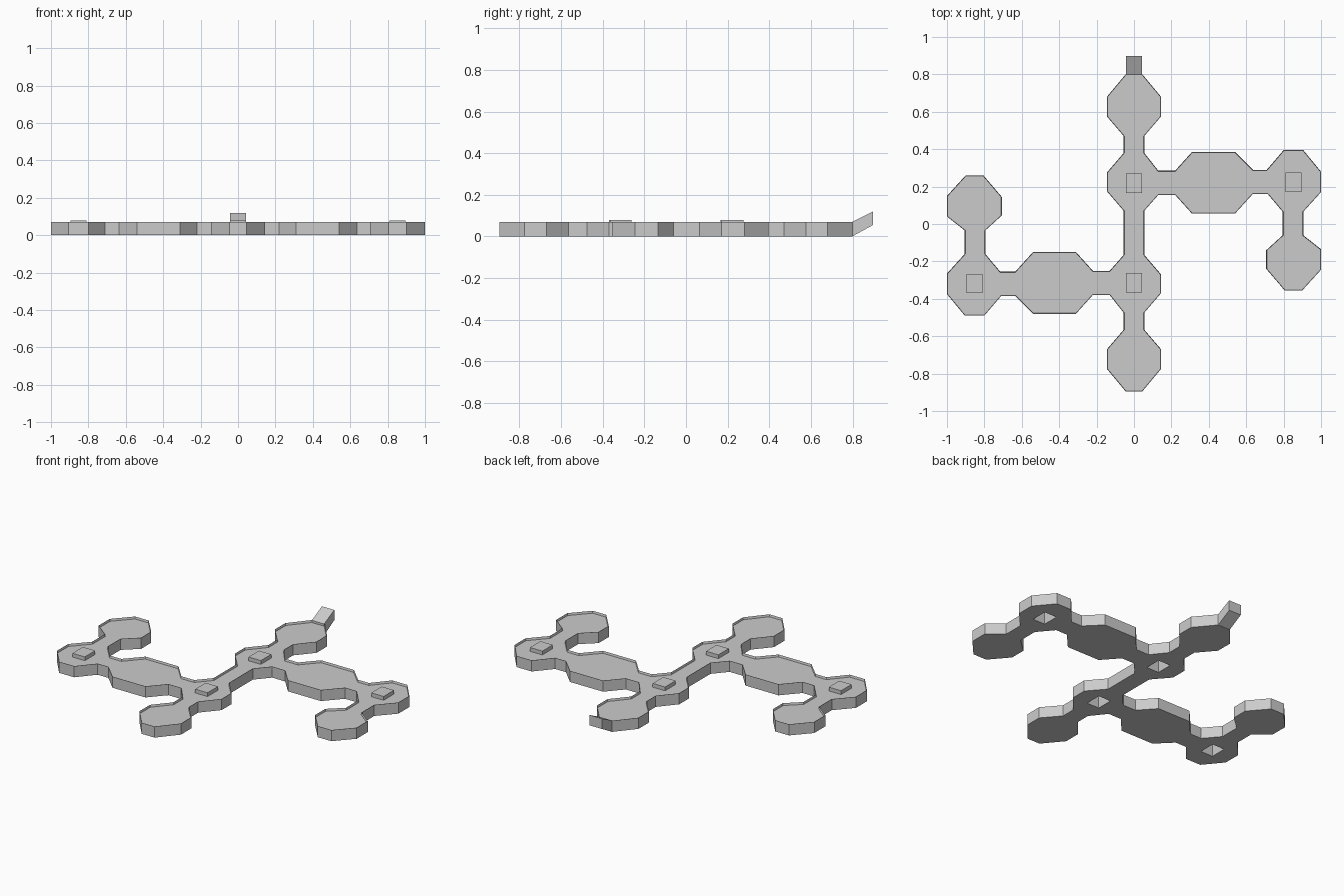
import bpy
import bmesh
from mathutils import Vector

default_cube = bpy.data.objects.get("Cube")
if default_cube:
    bpy.data.objects.remove(default_cube, do_unlink=True)

WALL_TOP = 0.07
FLOOR = 0.056
PAD_TOP = 0.08
PIVOT_Y = -0.0475          # the plan repeats when turned half a circle about here

# Single plain grey
grey = bpy.data.materials.new("plain grey")
grey.use_nodes = True
grey_value = (0.6, 0.6, 0.6, 1.0)
grey.diffuse_color = grey_value
grey.node_tree.nodes["Principled BSDF"].inputs["Base Color"].default_value = grey_value


def half_turn(point):
    """Rotate a plan point by half a circle about the pivot."""
    x, y = point
    return (-x, 2 * PIVOT_Y - y)


def finish(name, bm, material=grey):
    """Turn a bmesh into a named flat-shaded object."""
    mesh = bpy.data.meshes.new(name)
    bm.to_mesh(mesh)
    bm.free()
    mesh.materials.append(material)
    obj = bpy.data.objects.new(name, mesh)
    bpy.context.scene.collection.objects.link(obj)
    return obj


def prism(bm, ring, offset):
    """Close a ring of points and sweep it along the offset; return the end face."""
    start = bm.faces.new([bm.verts.new(p) for p in ring])
    swept = bmesh.ops.extrude_face_region(bm, geom=[start], use_keep_orig=True)["geom"]
    verts = [g for g in swept if isinstance(g, bmesh.types.BMVert)]
    bmesh.ops.translate(bm, verts=verts, vec=Vector(offset))
    bmesh.ops.recalc_face_normals(bm, faces=bm.faces[:])
    return next(g for g in swept if isinstance(g, bmesh.types.BMFace))


def box(center, half, low, high):
    """A bmesh box standing on a plan rectangle."""
    (cx, cy), (hx, hy) = center, half
    ring = [(cx + sx * hx, cy + sy * hy, low)
            for sx, sy in ((-1, -1), (1, -1), (1, 1), (-1, 1))]
    bm = bmesh.new()
    prism(bm, ring, (0, 0, high - low))
    return bm


# Half of the floor plan, clockwise from the back end to the front end
back_room = [(.045, .8), (.145, .68), (.145, .575), (.055, .47), (.055, .38)]
arm_back = [(.13, .285), (.22, .285), (.31, .385), (.54, .385), (.635, .29), (.71, .29)]
end_rooms = [(.8, .395), (.905, .395), (1, .28), (1, .17), (.905, .065),
             (.905, -.06), (1, -.135), (1, -.245), (.9, -.355), (.805, -.355),
             (.707, -.24), (.707, -.14), (.795, -.06), (.795, .065)]
arm_front = [(.715, .16), (.635, .16), (.54, .055), (.31, .055), (.22, .155), (.13, .155)]
front_room = [(.055, .07), (.055, -.165), (.145, -.27), (.145, -.37), (.055, -.475),
              (.055, -.565), (.145, -.67), (.145, -.775), (.045, -.895)]
half_plan = back_room + arm_back + end_rooms + arm_front + front_room
plan = half_plan + [half_turn(p) for p in half_plan]

# Platform with a thin raised lip around a sunken floor
bm = bmesh.new()
top = prism(bm, [(x, y, 0) for x, y in plan], (0, 0, WALL_TOP))
bmesh.ops.inset_region(bm, faces=[top], thickness=0.003, use_even_offset=True)
bmesh.ops.translate(bm, verts=top.verts[:], vec=(0, 0, FLOOR - WALL_TOP))
platform = finish("platform", bm)

# Raised hollow pads over square openings in the platform
pad_half = (0.043, 0.052)
pad_centers = [(0, .218), (.853, .223)]
pad_centers += [half_turn(c) for c in pad_centers]
for number, center in enumerate(pad_centers, 1):
    cutter = finish(f"pad_opening_{number}", box(center, pad_half, -0.05, 0.15))
    cutter.hide_render = True
    cutter.hide_viewport = True
    cutter.display_type = 'WIRE'
    cut = platform.modifiers.new(f"opening_{number}", 'BOOLEAN')
    cut.operation = 'DIFFERENCE'
    cut.solver = 'EXACT'
    cut.object = cutter

    bm = box(center, pad_half, FLOOR, PAD_TOP)
    bottom = min(bm.faces, key=lambda f: f.calc_center_median().z)
    bmesh.ops.delete(bm, geom=[bottom], context='FACES_ONLY')
    finish(f"pad_{number}", bm)

# Sloped tongue rising from the back end
bm = bmesh.new()
tongue = [(.797, 0), (.797, WALL_TOP), (.898, .12), (.898, .055)]
prism(bm, [(-.043, y, z) for y, z in tongue], (.086, 0, 0))
finish("back_tongue", bm)
